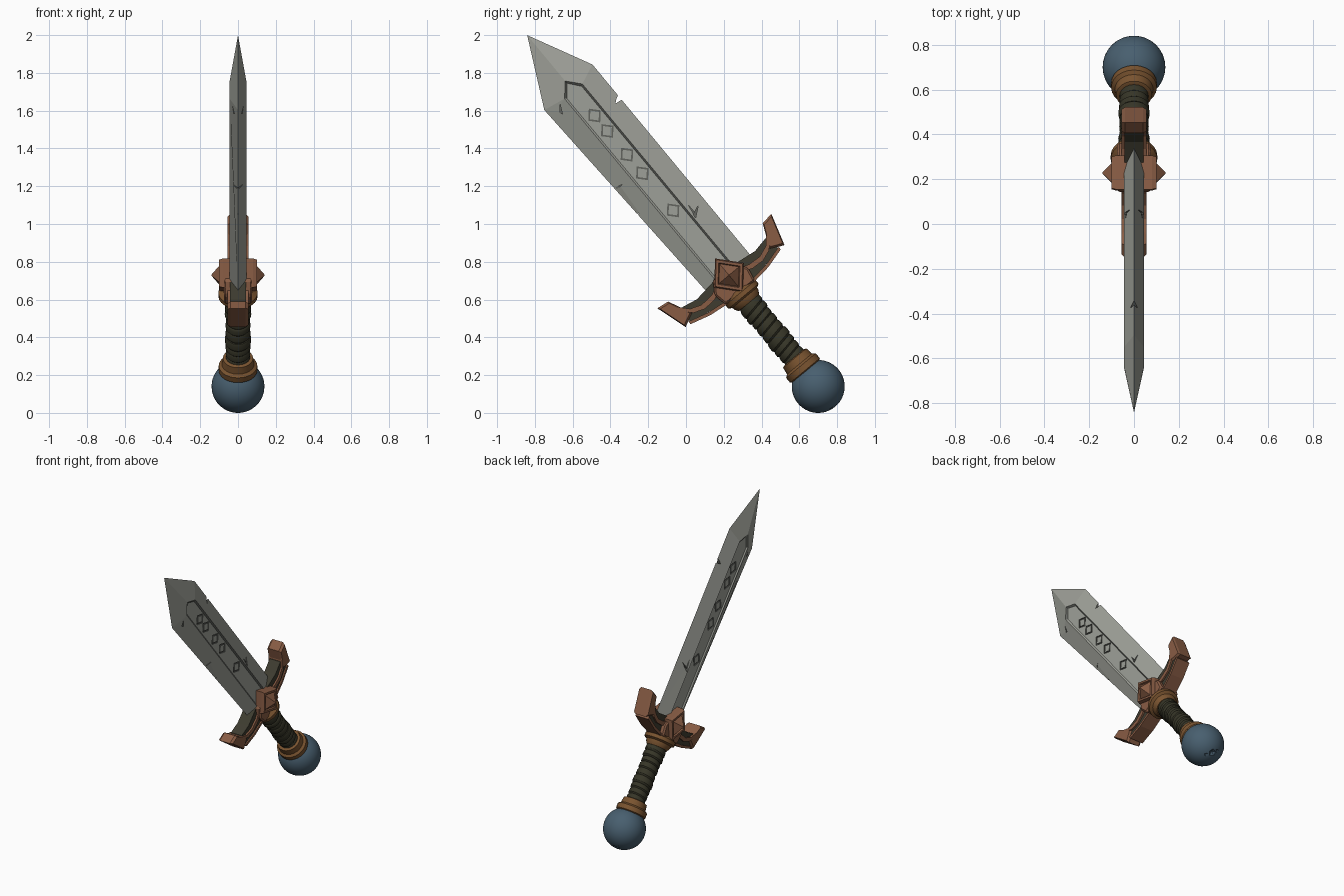
import bpy, bmesh, math, random
from mathutils import Matrix, Vector

if "Cube" in bpy.data.objects:
    bpy.data.objects.remove(bpy.data.objects["Cube"])

random.seed(4)
# Sword is built in local space (x = thickness, y = across, z = along the blade), then tilted
TILT = Matrix.Translation((0, 0.70, 0.14)) @ Matrix.Rotation(math.atan2(0.638, 0.770), 4, 'X')


def material(name, rgb):
    lin = [((c / 255 + 0.055) / 1.055) ** 2.4 for c in rgb]
    m = bpy.data.materials.new(name)
    m.diffuse_color = (*lin, 1)
    m.use_nodes = True
    m.node_tree.nodes["Principled BSDF"].inputs["Base Color"].default_value = m.diffuse_color
    return m


STEEL = material("steel", (158, 160, 152))
DARK_STEEL = material("dark steel", (98, 100, 95))
BRONZE = material("bronze", (136, 92, 68))
BRASS = material("dull brass", (122, 84, 48))
LEATHER = material("dark leather", (54, 53, 39))
IRON = material("dark iron", (62, 60, 48))
STONE = material("blue stone", (72, 95, 111))


def finish(name, bm, mats, smooth=None, bevel=0):
    bmesh.ops.recalc_face_normals(bm, faces=bm.faces)
    me = bpy.data.meshes.new(name)
    bm.to_mesh(me)
    bm.free()
    ob = bpy.data.objects.new(name, me)
    bpy.context.collection.objects.link(ob)
    for m in mats:
        me.materials.append(m)
    ob.matrix_world = TILT
    if bevel:
        b = ob.modifiers.new("bevel", 'BEVEL')
        b.width, b.segments = bevel, 1
    if smooth:
        bpy.ops.object.select_all(action='DESELECT')
        ob.select_set(True)
        bpy.context.view_layer.objects.active = ob
        bpy.ops.object.shade_smooth_by_angle(angle=math.radians(smooth))
    return ob


def skin(bm, loops, mat=0):
    """Bridge closed loops of points and cap both ends."""
    rings = [[bm.verts.new(p) for p in l] for l in loops]
    n = len(rings[0])
    faces = [bm.faces.new((a[i], a[(i + 1) % n], b[(i + 1) % n], b[i]))
             for a, b in zip(rings, rings[1:]) for i in range(n)]
    faces += [bm.faces.new(rings[0]), bm.faces.new(rings[-1])]
    for f in faces:
        f.material_index = mat


def prism(bm, pts, x0, x1, mat=0):
    skin(bm, [[(x, v, u) for v, u in pts] for x in (x0, x1)], mat)


def lathe(bm, profile, n=24, shear=0.0):
    skin(bm, [[(r * math.cos(2 * math.pi * k / n), r * math.sin(2 * math.pi * k / n),
                u + shear * r * math.sin(2 * math.pi * k / n)) for k in range(n)]
              for r, u in profile])


def carve(ob, cutter):
    cutter.hide_render = True
    b = ob.modifiers.new("carve", 'BOOLEAN')
    b.operation, b.solver, b.object = 'DIFFERENCE', 'EXACT', cutter
    bpy.context.view_layer.update()
    ev = ob.evaluated_get(bpy.context.evaluated_depsgraph_get())
    me = bpy.data.meshes.new_from_object(ev)
    ob.modifiers.clear()
    ob.data = me
    bpy.data.objects.remove(cutter)


# Blade: sharp outline, raised rim and sunken centre panel on both sides
bm = bmesh.new()
outline = [(0.167, 0.72), (0.167, 2.075), (0, 2.415), (-0.183, 2.052), (-0.133, 0.72)]
rim = [(0.062, 0.72), (0.06, 2.03), (0, 2.1), (-0.062, 2.03), (-0.06, 0.72)]
inner = [(0.052, 0.72), (0.05, 2.022), (0, 2.085), (-0.052, 2.022), (-0.05, 0.72)]
O = [bm.verts.new((0, v, u)) for v, u in outline]
ends = []
for s in (1, -1):
    R = [bm.verts.new((s * 0.044, v, u)) for v, u in rim]
    I = [bm.verts.new((s * 0.036, v, u)) for v, u in inner]
    for k in range(4):
        bm.faces.new((O[k], O[k + 1], R[k + 1], R[k]))
        wall = bm.faces.new((R[k], R[k + 1], I[k + 1], I[k]))
        wall.material_index = 1 if k < 3 else 0
    bm.faces.new(I)
    ends.append([R[0], I[0], I[4], R[4]])
bm.faces.new([O[0]] + ends[0] + [O[4]] + ends[1][::-1])
blade = finish("blade", bm, [STEEL, DARK_STEEL])

# Engraved diamonds, cracks and edge nicks
bm = bmesh.new()
for s in (1, -1):
    for c in (1.86, 1.754, 1.591, 1.463, 1.208):
        rings = [[bm.verts.new((s * x, 0.003 + h * math.cos(k * math.pi / 2),
                                c + 1.1 * h * math.sin(k * math.pi / 2))) for k in range(4)]
                 for h, x in ((0.043, 0.029), (0.043, 0.07), (0.031, 0.07), (0.031, 0.029))]
        for a, b in zip(rings, rings[1:] + rings[:1]):
            for k in range(4):
                bm.faces.new((a[k], a[(k + 1) % 4], b[(k + 1) % 4], b[k])).material_index = 1
    prism(bm, [(0.068, 1.10), (0.125, 1.145), (0.072, 1.122)], s * 0.012, s * 0.07, 1)
    prism(bm, [(0.075, 1.125), (0.083, 1.18), (0.084, 1.13)], s * 0.012, s * 0.07, 1)
    prism(bm, [(-0.17, 1.50), (-0.115, 1.485), (-0.17, 1.485)], s * 0.004, s * 0.07, 1)
    prism(bm, [(-0.13, 1.985), (-0.10, 2.02), (-0.122, 1.975)], s * 0.012, s * 0.07, 1)
prism(bm, [(0.19, 1.83), (0.128, 1.838), (0.15, 1.855), (0.19, 1.875)], -0.08, 0.08, 1)
prism(bm, [(-0.19, 1.30), (-0.143, 1.312), (-0.19, 1.325)], -0.08, 0.08, 1)
carve(blade, finish("blade_cutter", bm, [STEEL, DARK_STEEL]))

# Guard: core block, and on each side an iron arm, bronze rails and a flared end
bm = bmesh.new()
prism(bm, [(-0.10, 0.645), (0.10, 0.645), (0.115, 0.72), (0.07, 0.79), (-0.07, 0.79),
           (-0.115, 0.72)], -0.075, 0.075)
finish("guard_core", bm, [BRONZE], bevel=0.01)


def strip(pts, w):
    return [(v, u + w) for v, u in pts] + [(v, u - w) for v, u in reversed(pts)]


for side, s in (("right", 1), ("left", -1)):
    def flip(pts):
        return [(s * v, u) for v, u in pts]
    bm = bmesh.new()
    prism(bm, flip([(0.05, 0.65), (0.3, 0.69), (0.32, 0.76), (0.285, 0.782), (0.2, 0.765),
                    (0.05, 0.785)]), -0.043, 0.043)
    finish("guard_arm_" + side, bm, [IRON])
    bm = bmesh.new()
    prism(bm, flip(strip([(0.06, 0.745), (0.13, 0.717), (0.2, 0.713), (0.26, 0.735),
                          (0.31, 0.79)], 0.014)), -0.055, 0.055)
    prism(bm, flip(strip([(0.08, 0.65), (0.2, 0.664), (0.31, 0.694)], 0.009)), -0.052, 0.052)
    finish("guard_rails_" + side, bm, [BRONZE])
    bm = bmesh.new()
    tip = flip([(0.325, 0.853), (0.392, 0.862), (0.34, 0.69), (0.266, 0.724)])
    skin(bm, [[(x, v * k + s * 0.33 * (1 - k), u * k + 0.78 * (1 - k)) for v, u in tip]
              for x, k in ((-0.055, 0.85), (-0.04, 1), (0.04, 1), (0.055, 0.85))])
    finish("guard_end_" + side, bm, [BRONZE])

# Diamond boss through the guard, framed with a pyramid on both faces
bm = bmesh.new()
half = [(1, 0.08), (0.92, 0.1), (0.74, 0.1), (0.68, 0.09), (0.62, 0.095), (0.04, 0.14)]
skin(bm, [[(x, 0.012 + k * 0.102 * math.cos(a * math.pi / 2),
            0.755 + k * 0.115 * math.sin(a * math.pi / 2)) for a in range(4)]
          for k, x in [(k, -x) for k, x in reversed(half)] + half])
finish("guard_boss", bm, [BRONZE])

# Collars at both ends of the grip
bm = bmesh.new()
lathe(bm, [(0.07, 0.575), (0.082, 0.595), (0.085, 0.61), (0.104, 0.62), (0.104, 0.645),
           (0.08, 0.665)])
finish("guard_collar", bm, [BRASS], smooth=25)
bm = bmesh.new()
lathe(bm, [(0.08, 0.095), (0.102, 0.11), (0.102, 0.143), (0.086, 0.155), (0.08, 0.195),
           (0.066, 0.2)])
finish("pommel_collar", bm, [BRASS], smooth=25)

# Grip: uneven slanted leather wraps
bm = bmesh.new()
profile, u = [(0.06, 0.15)], 0.18
while u < 0.57:
    h, r = random.uniform(0.036, 0.054), random.uniform(0.064, 0.071)
    profile += [(r - 0.007, u), (r, u + 0.2 * h), (r - 0.001, u + 0.75 * h), (r - 0.006, u + 0.97 * h)]
    u += h
profile.append((0.06, u + 0.01))
lathe(bm, profile, 20, 0.18)
finish("grip", bm, [LEATHER], smooth=30)

# Pommel: round stone with chipped end
bm = bmesh.new()
bmesh.ops.create_uvsphere(bm, u_segments=40, v_segments=24, radius=0.14)
pommel = finish("pommel", bm, [STONE])
bm = bmesh.new()
for x, v, u, r in ((0, 0.012, -0.152, 0.03), (0.035, -0.02, -0.15, 0.024), (-0.03, 0.035, -0.146, 0.02)):
    bmesh.ops.create_icosphere(bm, subdivisions=1, radius=r,
                               matrix=Matrix.Translation((x, v, u)))
carve(pommel, finish("pommel_cutter", bm, [STONE]))
bpy.ops.object.select_all(action='DESELECT')
pommel.select_set(True)
bpy.context.view_layer.objects.active = pommel
bpy.ops.object.shade_smooth_by_angle(angle=math.radians(25))
